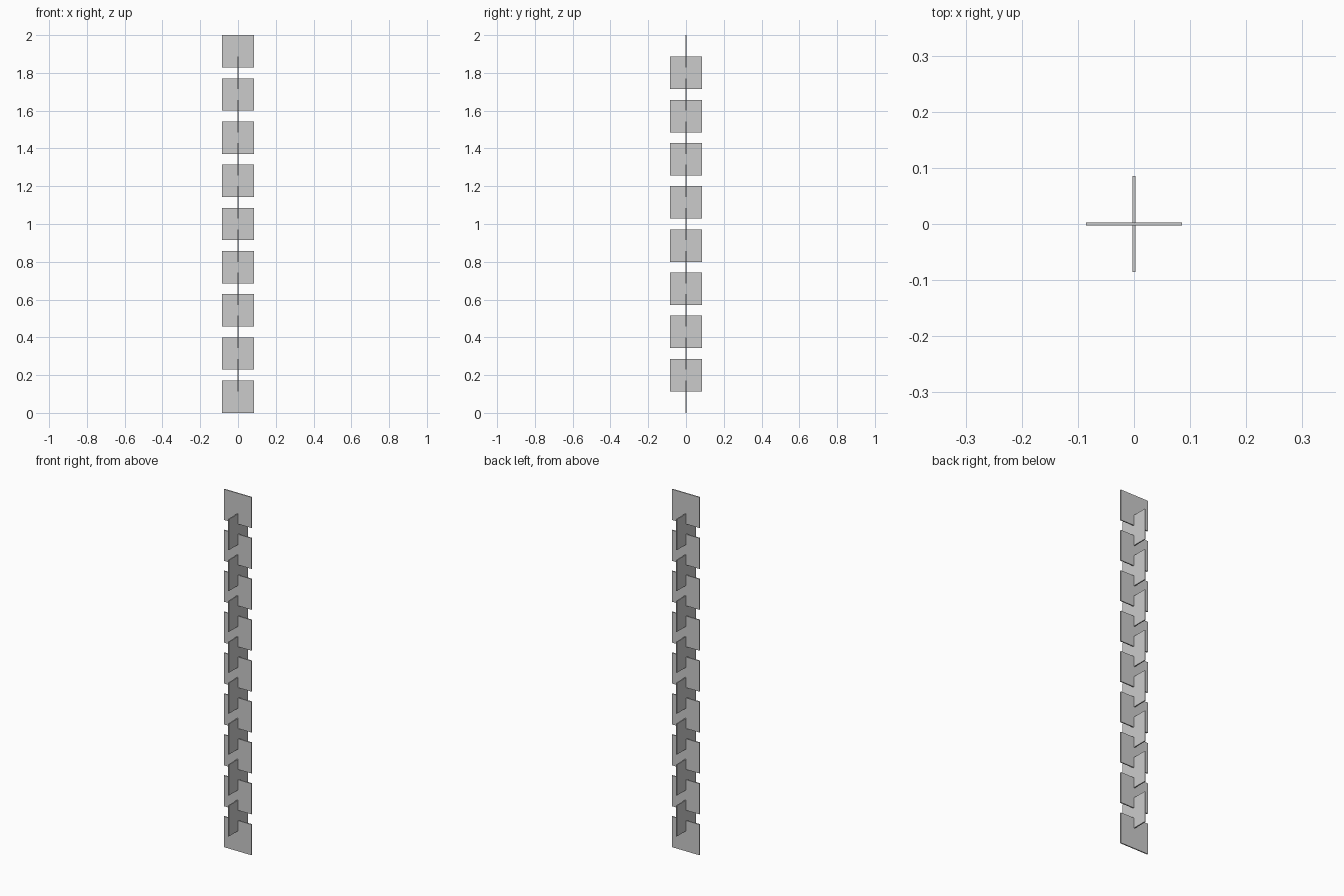
import bpy

if "Cube" in bpy.data.objects:
    bpy.data.objects.remove(bpy.data.objects["Cube"])

COUNT = 17              # square plates in the stack
SIZE = 2 / 1.5 / (COUNT - 1 + 1.5) * 2.25   # plate side, each step is 2/3 of it
STEP = SIZE / 1.5
THICK = 0.006


def plate(name, dims, z):
    bpy.ops.mesh.primitive_cube_add(size=1, location=(0, 0, z))
    ob = bpy.context.object
    ob.name = name
    ob.scale = dims
    bpy.ops.object.transform_apply(location=False, rotation=False, scale=True)


# Interlocking plates, alternately facing front and side
for i in range(COUNT):
    z = SIZE / 2 + i * STEP
    if i % 2 == 0:
        plate(f"front_plate_{i}", (SIZE, THICK, SIZE), z)
    else:
        plate(f"side_plate_{i}", (THICK, SIZE, SIZE), z)
